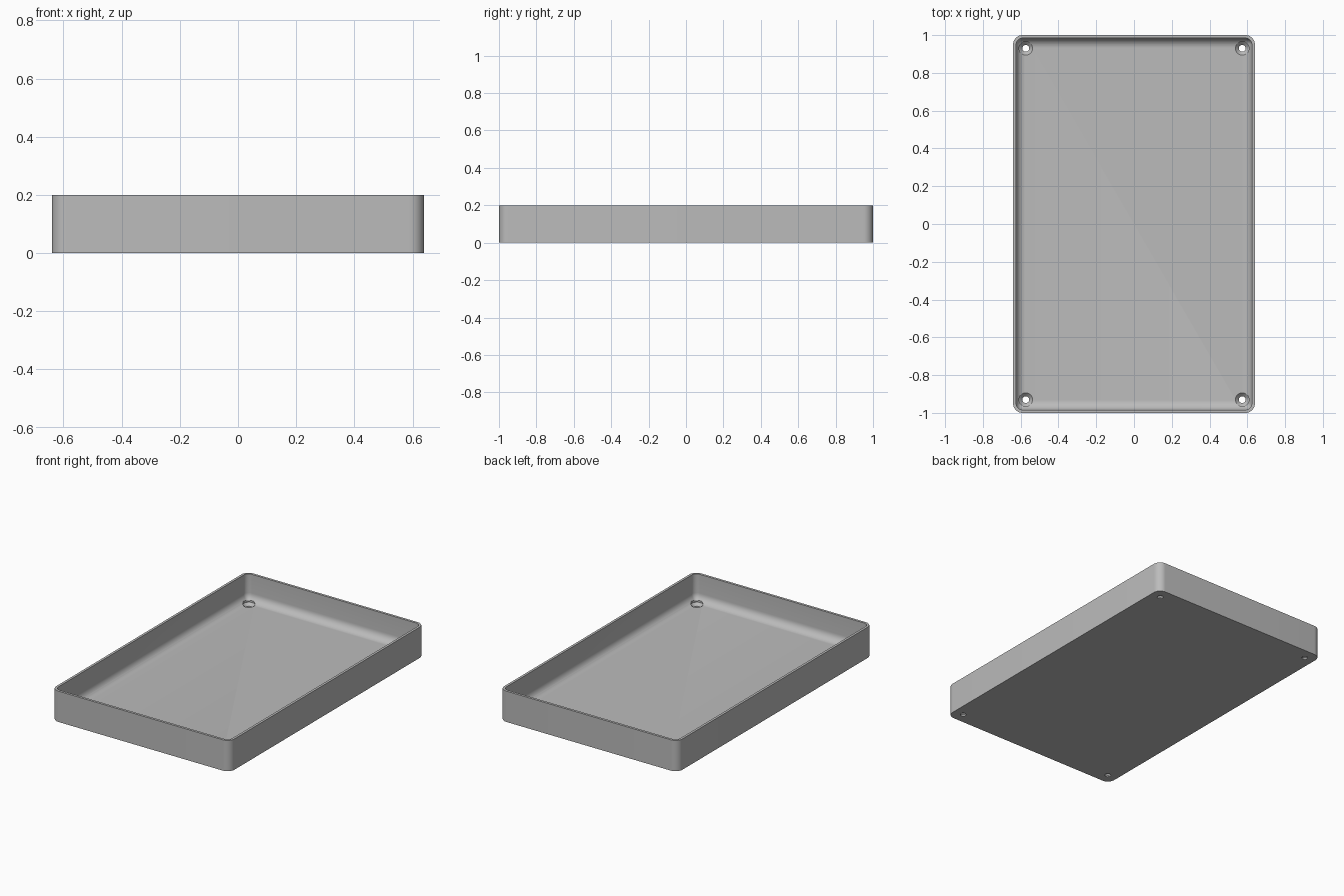
import bpy, bmesh, math

if "Cube" in bpy.data.objects:
    bpy.data.objects.remove(bpy.data.objects["Cube"])

HALF_X, HALF_Y, HEIGHT = 0.64, 1.0, 0.2
CORNER, WALL, FLOOR, FILLET = 0.05, 0.016, 0.028, 0.05
HOLE_X, HOLE_Y, HOLE_R, SINK_R = 0.573, 0.93, 0.018, 0.036

grey = bpy.data.materials.new("grey plastic")
grey.use_nodes = True
colour = (0.5, 0.5, 0.5, 1)
grey.diffuse_color = colour
grey.node_tree.nodes["Principled BSDF"].inputs["Base Color"].default_value = colour


def finish(bm, name):
    bmesh.ops.recalc_face_normals(bm, faces=bm.faces)
    mesh = bpy.data.meshes.new(name)
    bm.to_mesh(mesh)
    bm.free()
    mesh.materials.append(grey)
    obj = bpy.data.objects.new(name, mesh)
    bpy.context.collection.objects.link(obj)
    return obj


def loft(bm, rings):
    """Skin a stack of point rings and cap both ends."""
    loops = [[bm.verts.new(p) for p in ring] for ring in rings]
    for a, b in zip(loops, loops[1:]):
        for i in range(len(a)):
            j = (i + 1) % len(a)
            bm.faces.new((a[i], a[j], b[j], b[i]))
    bm.faces.new(loops[0])
    bm.faces.new(loops[-1])


def rounded_ring(inset, z, steps=10):
    """Rounded rectangle, inset from the outer wall."""
    r = max(CORNER - inset, 0.004)
    cx, cy = HALF_X - inset - r, HALF_Y - inset - r
    points = []
    for k, (sx, sy) in enumerate(((1, 1), (-1, 1), (-1, -1), (1, -1))):
        for i in range(steps + 1):
            a = math.pi / 2 * (k + i / steps)
            points.append((sx * cx + r * math.cos(a), sy * cy + r * math.sin(a), z))
    return points


def circle(x, y, r, z, sides=32):
    turn = 2 * math.pi / sides
    return [(x + r * math.cos(i * turn), y + r * math.sin(i * turn), z) for i in range(sides)]


# Tray shell: outer wall, rim, inner wall, filleted floor
rings = [rounded_ring(0, 0), rounded_ring(0, HEIGHT), rounded_ring(WALL, HEIGHT)]
for i in range(9):
    a = math.pi / 2 * i / 8
    rings.append(rounded_ring(WALL + FILLET * (1 - math.cos(a)),
                              FLOOR + FILLET * (1 - math.sin(a))))
bm = bmesh.new()
loft(bm, rings)
tray = finish(bm, "tray")

# Countersunk screw holes in the four corners
bm = bmesh.new()
for sx in (-1, 1):
    for sy in (-1, 1):
        profile = ((HOLE_R, -0.05), (HOLE_R, 0.01), (SINK_R, FLOOR), (SINK_R, 0.12))
        loft(bm, [circle(sx * HOLE_X, sy * HOLE_Y, r, z) for r, z in profile])
cutter = finish(bm, "screw_hole_cutter")
cutter.hide_render = True

cut = tray.modifiers.new("screw holes", "BOOLEAN")
cut.operation = "DIFFERENCE"
cut.solver = "EXACT"
cut.object = cutter
bpy.context.view_layer.objects.active = tray
tray.select_set(True)
bpy.ops.object.modifier_apply(modifier=cut.name)
bpy.data.objects.remove(cutter)
bpy.ops.object.shade_smooth_by_angle(angle=math.radians(35))
